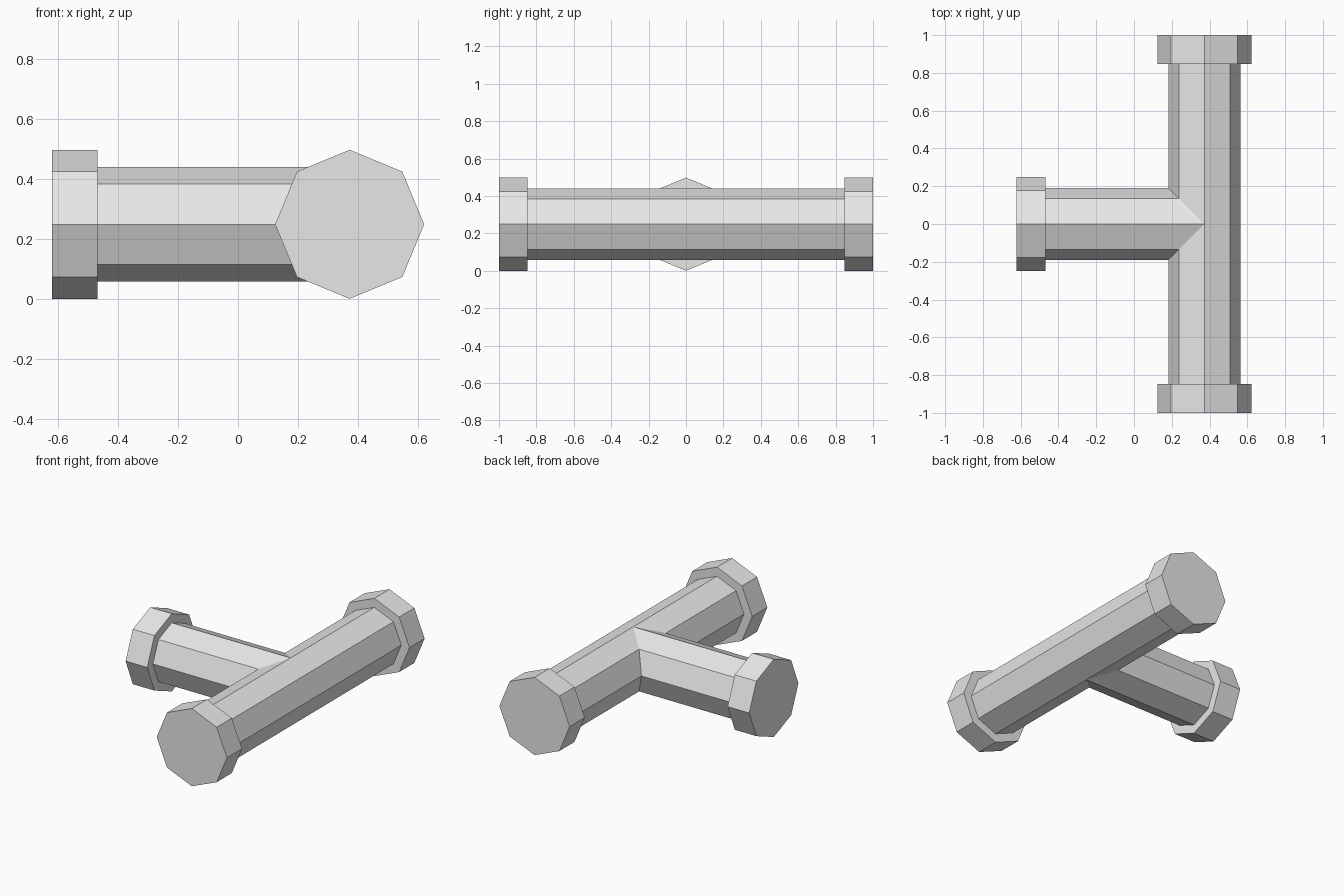
import bpy
import bmesh
from math import cos, sin, tau
from mathutils import Vector

SIDES = 8
PIPE_R, CAP_R = 0.191, 0.249
AXIS_X, AXIS_Z = 0.373, 0.249   # centre line of the main pipe
CAP_LEN = 0.153
LEFT_END = -0.622

cube = bpy.data.objects.get("Cube")
if cube:
    bpy.data.objects.remove(cube, do_unlink=True)

grey = bpy.data.materials.new("plain_grey")
grey.use_nodes = True
grey.diffuse_color = (0.8, 0.8, 0.8, 1)
grey.node_tree.nodes["Principled BSDF"].inputs["Base Color"].default_value = (0.8, 0.8, 0.8, 1)


def tube(name, profile, place, mitre=False):
    """Sweep (distance, radius) rings along an axis; mitre notches the last ring."""
    bm = bmesh.new()
    rings = []
    for i, (dist, radius) in enumerate(profile):
        ring = []
        for k in range(SIDES):
            a, b = radius * cos(tau * k / SIDES), radius * sin(tau * k / SIDES)
            d = dist - abs(a) if mitre and i == len(profile) - 1 else dist
            ring.append(bm.verts.new(place(d, a, b)))
        rings.append(ring)
    for low, high in zip(rings, rings[1:]):
        for k in range(SIDES):
            n = (k + 1) % SIDES
            bm.faces.new((low[k], low[n], high[n], high[k]))
    bm.faces.new(rings[0])
    if not mitre:
        bm.faces.new(rings[-1])
    bmesh.ops.recalc_face_normals(bm, faces=bm.faces)
    mesh = bpy.data.meshes.new(name)
    bm.to_mesh(mesh)
    bm.free()
    mesh.materials.append(grey)
    obj = bpy.data.objects.new(name, mesh)
    bpy.context.collection.objects.link(obj)
    return obj


# Main pipe with a collar at both ends
step = 1 - CAP_LEN
tube("main_pipe",
     [(-1, CAP_R), (-step, CAP_R), (-step, PIPE_R),
      (step, PIPE_R), (step, CAP_R), (1, CAP_R)],
     lambda d, a, b: Vector((AXIS_X + a, d, AXIS_Z + b)))

# Side branch, mitred where it meets the main pipe
inner = LEFT_END + CAP_LEN
tube("branch_pipe",
     [(LEFT_END, CAP_R), (inner, CAP_R), (inner, PIPE_R), (AXIS_X, PIPE_R)],
     lambda d, a, b: Vector((d, a, AXIS_Z + b)), mitre=True)
